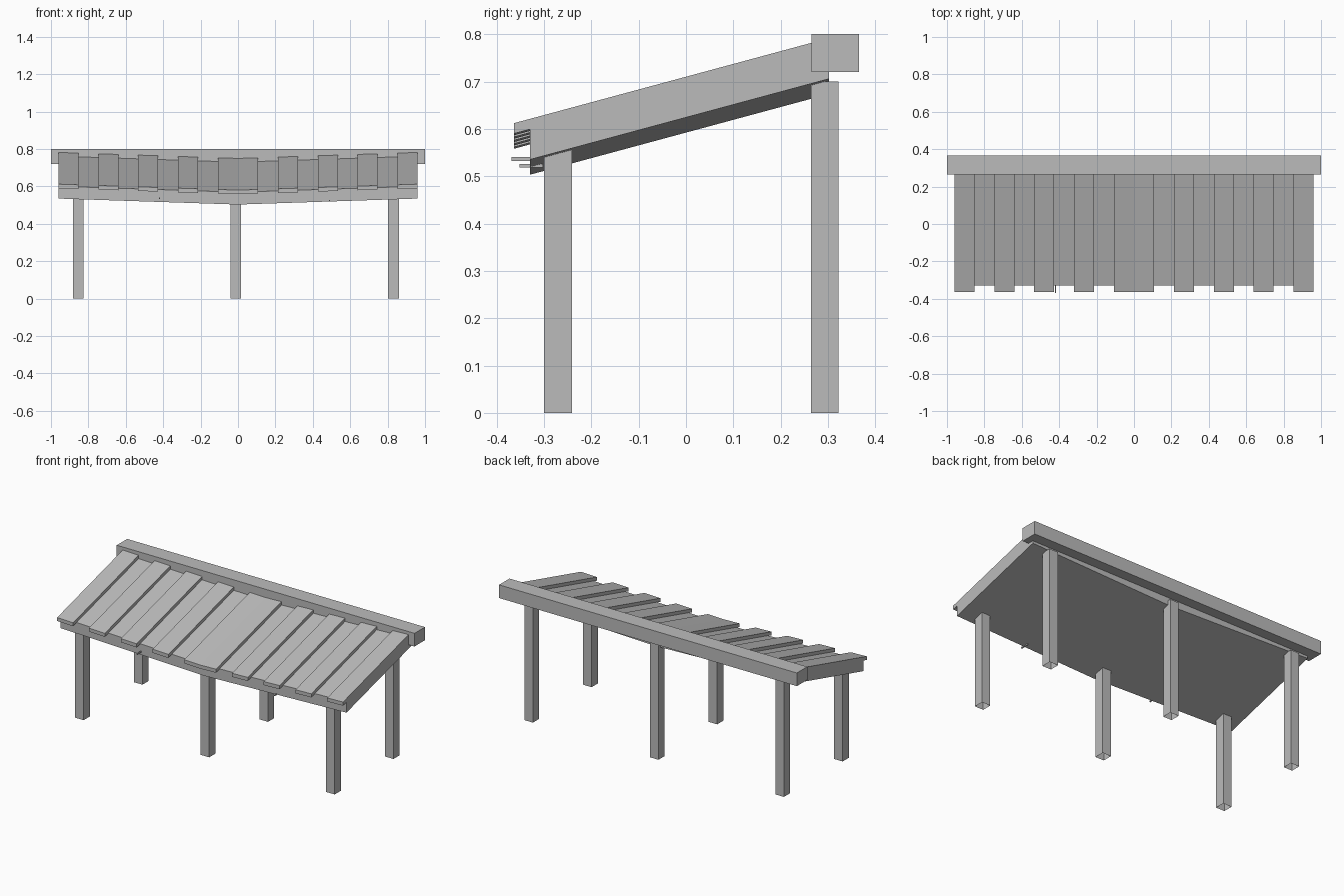
import bpy
import bmesh

cube = bpy.data.objects.get("Cube")
if cube:
    bpy.data.objects.remove(cube, do_unlink=True)

# One weathered grey for the whole shelter
grey = bpy.data.materials.new("plain grey")
grey.use_nodes = True
color = (0.5, 0.5, 0.5, 1)
grey.diffuse_color = color
grey.node_tree.nodes["Principled BSDF"].inputs["Base Color"].default_value = color

HALF = 0.96      # half the roof width
SLOPE = 0.27     # rise of the roof toward the back
SAG = 0.032      # drop of the roof at mid span
EAVE = -0.33     # front edge of the roof deck


def roof_lift(x, y):
    """Height of the sagging, sloped roof underside."""
    return 0.503 + SAG * abs(x) / HALF + SLOPE * (y - EAVE)


def box(name, xs, ys, zs, on_roof=False, open_bottom=False):
    """Box between limits; on_roof measures z from the roof underside."""
    bm = bmesh.new()
    bmesh.ops.create_cube(bm, size=1)
    for v in bm.verts:
        x, y, z = (lim[int(c > 0)] for lim, c in zip((xs, ys, zs), v.co))
        v.co = (x, y, z + roof_lift(x, y) if on_roof else z)
    if open_bottom:
        bottom = [f for f in bm.faces if f.normal.z < -0.9]
        bmesh.ops.delete(bm, geom=bottom, context='FACES_ONLY')
    mesh = bpy.data.meshes.new(name)
    bm.to_mesh(mesh)
    bm.free()
    mesh.materials.append(grey)
    obj = bpy.data.objects.new(name, mesh)
    bpy.context.collection.objects.link(obj)
    return obj


# Posts: three in front, three taller ones behind
for x, side in ((-0.855, "right"), (-0.012, "middle"), (0.831, "left")):
    w = 0.0285
    box(f"front_post_{side}", (x - w, x + w), (-0.3, -0.241), (0, 0.56), open_bottom=True)
    box(f"back_post_{side}", (x - w, x + w), (0.264, 0.322), (0, 0.7), open_bottom=True)

# Ridge beam along the back
box("back_beam", (-1, 1), (0.265, 0.365), (0.72, 0.8))

# Two sagging deck halves, each with alternating raised planks
pitch = HALF / 9
for s, side in ((-1, "right"), (1, "left")):
    box(f"roof_deck_{side}", sorted((0, s * HALF)), (EAVE, 0.302), (0, 0.066), on_roof=True)
    for i in range(0, 9, 2):
        xs = sorted((s * i * pitch, s * (i + 1) * pitch))
        box(f"raised_plank_{side}_{i // 2}", xs, (-0.363, 0.302), (0.064, 0.086), on_roof=True)

# Small splinters sticking out under the eave
for n, (x, y, z) in enumerate(((-0.42, -0.369, 0.536), (0.49, -0.352, 0.522))):
    box(f"splinter_{n}", (x - 0.003, x + 0.003), (y, y + 0.05), (z - 0.004, z + 0.004))
